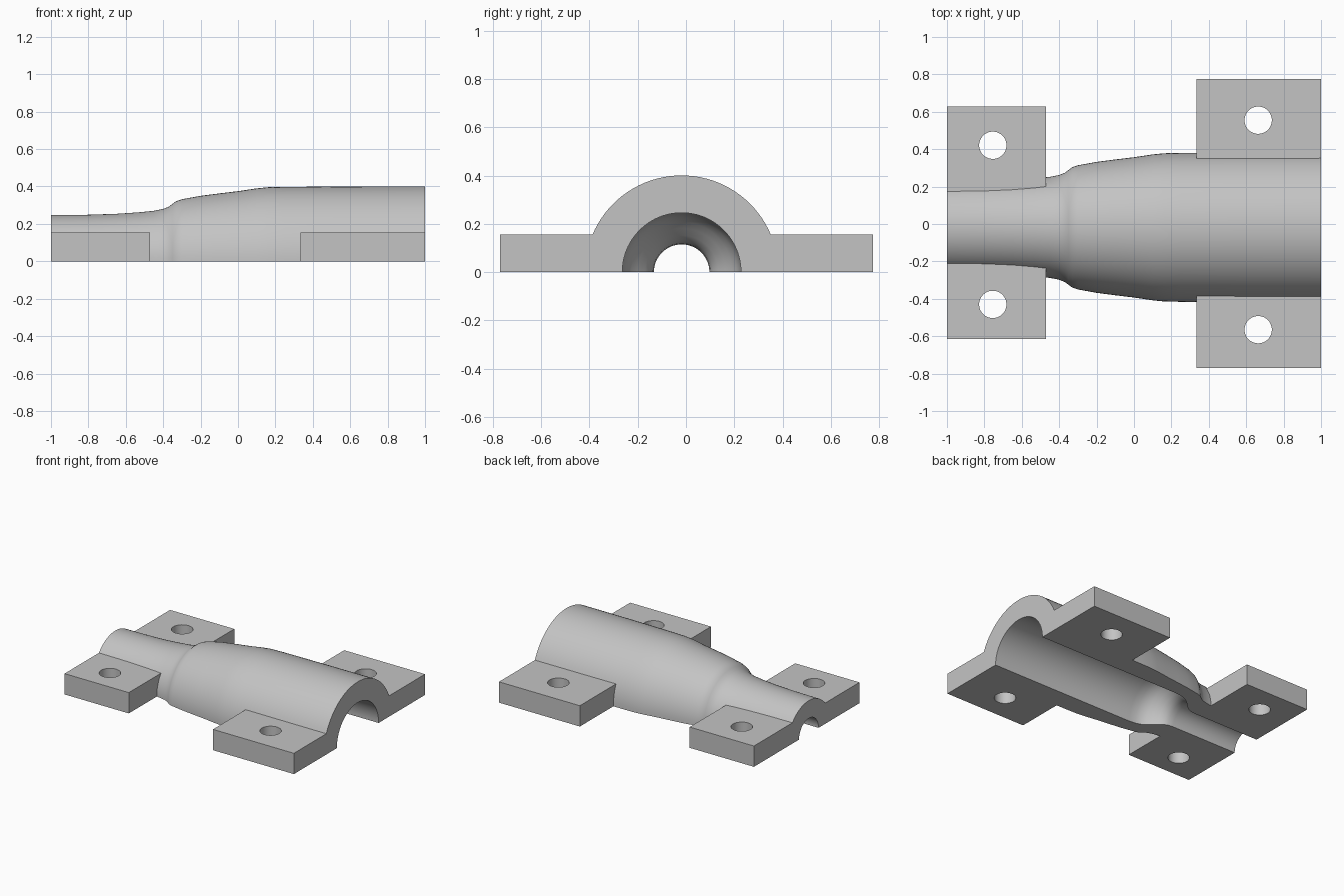
import bpy, bmesh, math
from mathutils import Matrix

if "Cube" in bpy.data.objects:
    bpy.data.objects.remove(bpy.data.objects["Cube"])

AXIS_Y = -0.018
PLATE = 0.155
SEGMENTS = 96

grey = bpy.data.materials.new("light grey")
grey.use_nodes = True
colour = (0.55, 0.55, 0.55, 1)
grey.diffuse_color = colour
grey.node_tree.nodes["Principled BSDF"].inputs["Base Color"].default_value = colour


def finish(name, bm):
    bmesh.ops.recalc_face_normals(bm, faces=bm.faces)
    mesh = bpy.data.meshes.new(name)
    bm.to_mesh(mesh)
    bm.free()
    mesh.materials.append(grey)
    ob = bpy.data.objects.new(name, mesh)
    bpy.context.collection.objects.link(ob)
    return ob


def lathe(name, profile):
    """Closed solid of revolution along x from (x, radius) pairs."""
    bm = bmesh.new()
    rings = []
    for x, r in profile:
        angles = [math.tau * i / SEGMENTS for i in range(SEGMENTS)]
        rings.append([bm.verts.new((x, AXIS_Y + r * math.cos(a), r * math.sin(a))) for a in angles])
    for a, b in zip(rings, rings[1:]):
        for i in range(SEGMENTS):
            j = (i + 1) % SEGMENTS
            bm.faces.new((a[i], a[j], b[j], b[i]))
    bm.faces.new(rings[0])
    bm.faces.new(rings[-1])
    return finish(name, bm)


def box(name, x0, x1, y0, y1, z0, z1):
    bm = bmesh.new()
    place = Matrix.Translation(((x0 + x1) / 2, (y0 + y1) / 2, (z0 + z1) / 2))
    bmesh.ops.create_cube(bm, size=1, matrix=place @ Matrix.Diagonal((x1 - x0, y1 - y0, z1 - z0, 1)))
    return finish(name, bm)


def drill(name, x, y, r):
    bm = bmesh.new()
    bmesh.ops.create_cone(bm, cap_ends=True, segments=48, radius1=r, radius2=r,
                          depth=1, matrix=Matrix.Translation((x, y, 0)))
    return finish(name, bm)


def combine(body, tool, operation):
    mod = body.modifiers.new(operation.lower(), "BOOLEAN")
    mod.operation, mod.object, mod.solver = operation, tool, "EXACT"
    bpy.context.view_layer.objects.active = body
    bpy.ops.object.modifier_apply(modifier=mod.name)
    bpy.data.objects.remove(tool)


# Tapered outer shell
body = lathe("clamp_half_shell", [
    (-1.1, 0.246), (-0.8, 0.249), (-0.65, 0.254), (-0.53, 0.262), (-0.45, 0.27),
    (-0.4, 0.28), (-0.37, 0.292), (-0.35, 0.307), (-0.33, 0.322), (-0.3, 0.332),
    (-0.2, 0.35), (-0.1, 0.363), (0, 0.375), (0.1, 0.39), (0.16, 0.396),
    (0.25, 0.398), (0.6, 0.4), (1.1, 0.401)])

# Mounting plates, two at each end: x range, inner edge, outer edges
for x0, x1, inner, front, back in ((-1.1, -0.47, 0.17, -0.615, 0.628),
                                   (0.333, 1.1, 0.31, -0.77, 0.775)):
    combine(body, box("front_plate", x0, x1, front, AXIS_Y - inner, -PLATE, PLATE), "UNION")
    combine(body, box("back_plate", x0, x1, AXIS_Y + inner, back, -PLATE, PLATE), "UNION")

# Stepped bore with a rounded throat
combine(body, lathe("bore", [
    (-1.2, 0.115), (-0.46, 0.115), (-0.42, 0.119), (-0.39, 0.13), (-0.36, 0.152),
    (-0.33, 0.182), (-0.3, 0.208), (-0.27, 0.228), (-0.23, 0.24), (-0.18, 0.246),
    (1.2, 0.246)]), "DIFFERENCE")

# Bolt holes
for x, y in ((-0.755, 0.421), (-0.755, -0.43), (0.664, 0.555), (0.664, -0.565)):
    combine(body, drill("bolt_hole", x, y, 0.073), "DIFFERENCE")

# Keep the upper half, trimmed square at both ends
combine(body, box("trim_block", -1, 1, -1, 1, 0, 1), "INTERSECT")

bpy.ops.object.select_all(action="DESELECT")
body.select_set(True)
bpy.context.view_layer.objects.active = body
bpy.ops.object.shade_smooth_by_angle(angle=math.radians(30))
